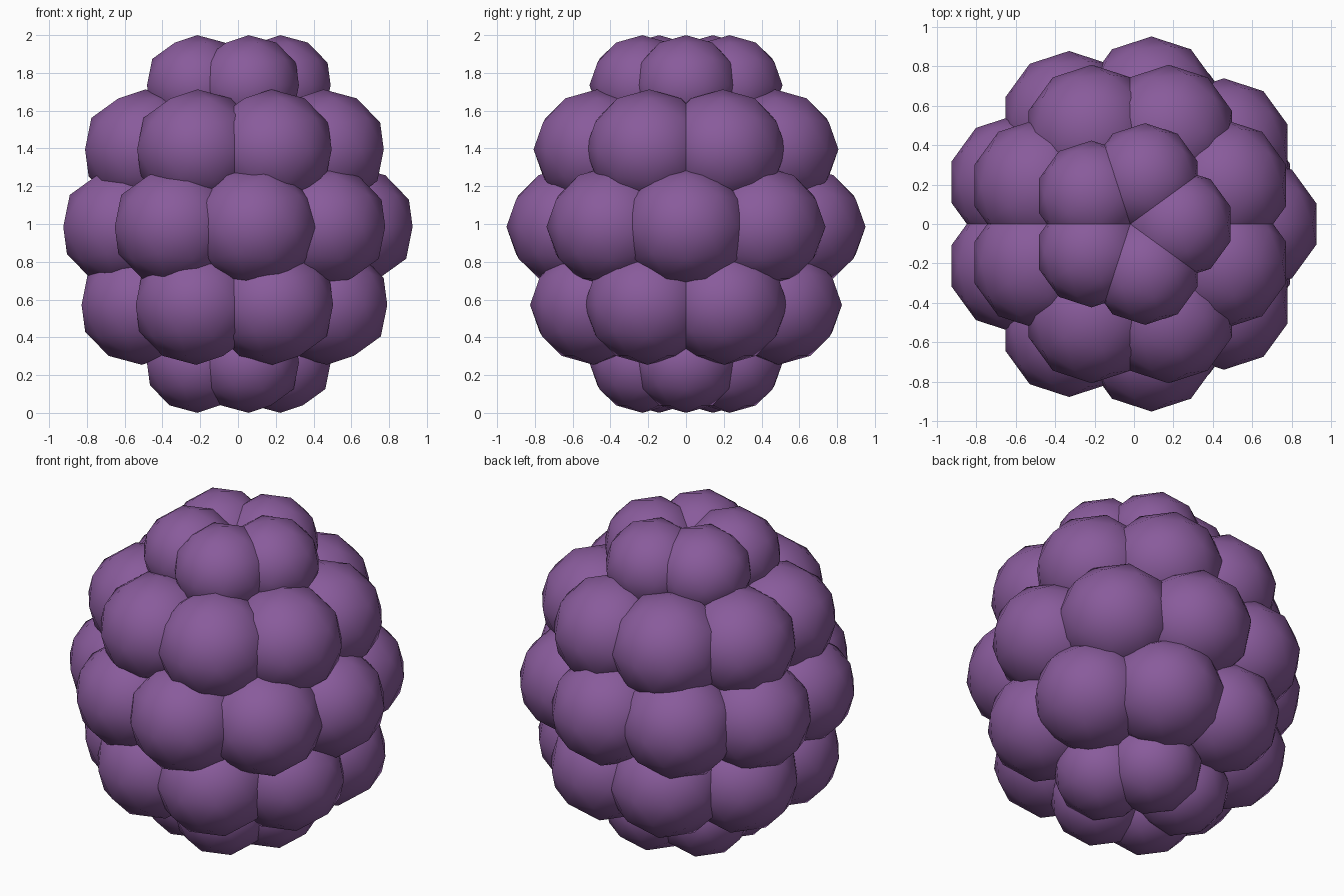
import bpy
import math

if "Cube" in bpy.data.objects:
    bpy.data.objects.remove(bpy.data.objects["Cube"])

# Berry skin colour
skin = bpy.data.materials.new("berry_purple")
skin.diffuse_color = (0.25, 0.105, 0.33, 1.0)
skin.use_nodes = True
skin.node_tree.nodes["Principled BSDF"].inputs["Base Color"].default_value = skin.diffuse_color

CENTRE_X = -0.019   # rings have odd counts, so their axis sits slightly off centre
SQUASH = 0.945      # lobes are a little flatter than round


def lobe_ring(name, count, ring_radius, height, lobe_radius, phase=0.0):
    """One ring of faceted, smooth-shaded lobes."""
    for i in range(count):
        a = phase + 2 * math.pi * i / count
        bpy.ops.mesh.primitive_ico_sphere_add(
            subdivisions=2, radius=lobe_radius,
            location=(CENTRE_X + ring_radius * math.cos(a),
                      ring_radius * math.sin(a), height))
        lobe = bpy.context.object
        lobe.name = f"{name}_{i + 1}"
        lobe.scale.z = SQUASH
        lobe.data.materials.append(skin)
        bpy.ops.object.shade_smooth()


# Rings from top to bottom
lobe_ring("crown_lobe", 5, 0.243, 1.735, 0.28)
lobe_ring("upper_lobe", 8, 0.51, 1.395, 0.336, math.pi / 8)
lobe_ring("middle_lobe", 9, 0.62, 0.985, 0.34)
lobe_ring("lower_lobe", 8, 0.53, 0.572, 0.336, math.pi / 8)
lobe_ring("base_lobe", 5, 0.243, 0.265, 0.28)
